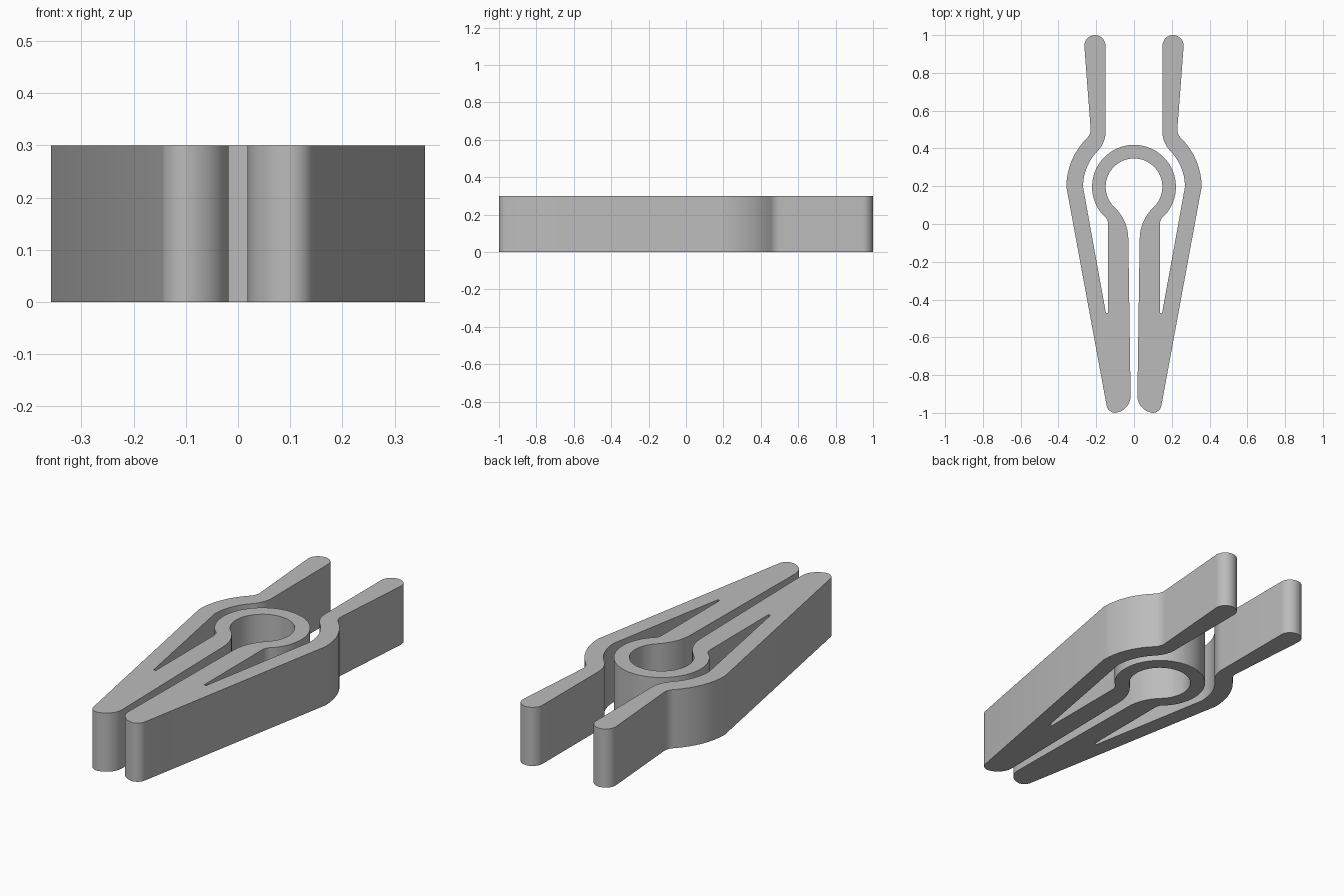
import bpy
import bmesh
from math import radians, degrees, cos, sin, atan2

if "Cube" in bpy.data.objects:
    bpy.data.objects.remove(bpy.data.objects["Cube"], do_unlink=True)

HEIGHT = 0.30
RING = (0.0, 0.197)


def arc(center, r, a0, a1, step=6):
    """Points along an arc, angles in degrees."""
    n = max(2, round(abs(a1 - a0) / step))
    angles = [radians(a0 + (a1 - a0) * i / n) for i in range(n + 1)]
    return [(center[0] + r * cos(a), center[1] + r * sin(a)) for a in angles]


def heading(center):
    """Direction in degrees from the ring centre to a fillet centre."""
    return degrees(atan2(center[1] - RING[1], center[0] - RING[0]))


# Fillet centres where the spring ring and arms blend into straights
throat_in, throat_out = (0.26, -0.08), (0.193, 0.0)
neck_in, neck_out = (0.2975, 0.49), (0.2975, 0.502)
t_in, t_out = heading(throat_in), heading(throat_out)
n_in, n_out = heading(neck_in), heading(neck_out)

# Half outline, from the inside top of the ring round to its outside top
half = []
# Ring bore, throat and jaw face
half += arc(RING, 0.15, 90, t_in)
half += arc(throat_in, 0.23, 180 + t_in, 180)[1:]
# Rounded jaw tip
half += arc((0.108, -0.91), 0.09, 180, 264)
half += arc((0.098, -0.952), 0.048, 270, 349)
# Outside of the arm, shoulder and neck
half += arc(RING, 0.358, 0, n_out)
half += arc(neck_out, 0.068, 180 + n_out, 176)[1:]
# Rounded handle end
half += arc((0.207, 0.944), 0.056, -4, 180)
# Inside of the neck, shoulder and arm
half += arc(neck_in, 0.1475, 180, 180 + n_in)
half += arc(RING, 0.27, n_in, 0)[1:]
# Narrow slot end, then the inner leg back up to the ring
half += [(0.149, -0.47), (0.137, -0.47)]
half += arc(throat_out, 0.056, 180, 180 + t_out)
half += arc(RING, 0.222, t_out, 90)[1:]

outline = half + [(-x, y) for x, y in reversed(half[1:-1])]

# Extrude the mirrored outline into the clip body
bm = bmesh.new()
base = bm.faces.new([bm.verts.new((x, y, 0)) for x, y in outline])
top = bmesh.ops.extrude_face_region(bm, geom=[base], use_keep_orig=True)
bmesh.ops.translate(bm, vec=(0, 0, HEIGHT),
                    verts=[v for v in top["geom"] if isinstance(v, bmesh.types.BMVert)])
bmesh.ops.recalc_face_normals(bm, faces=bm.faces[:])
mesh = bpy.data.meshes.new("spring_clip")
bm.to_mesh(mesh)
bm.free()

clip = bpy.data.objects.new("spring_clip", mesh)
bpy.context.collection.objects.link(clip)

# Plain grey plastic
grey = bpy.data.materials.new("grey_plastic")
grey.use_nodes = True
colour = (0.5, 0.5, 0.5, 1)
grey.diffuse_color = colour
grey.node_tree.nodes["Principled BSDF"].inputs["Base Color"].default_value = colour
mesh.materials.append(grey)

bpy.ops.object.select_all(action="DESELECT")
clip.select_set(True)
bpy.context.view_layer.objects.active = clip
bpy.ops.object.shade_smooth_by_angle(angle=radians(30))
